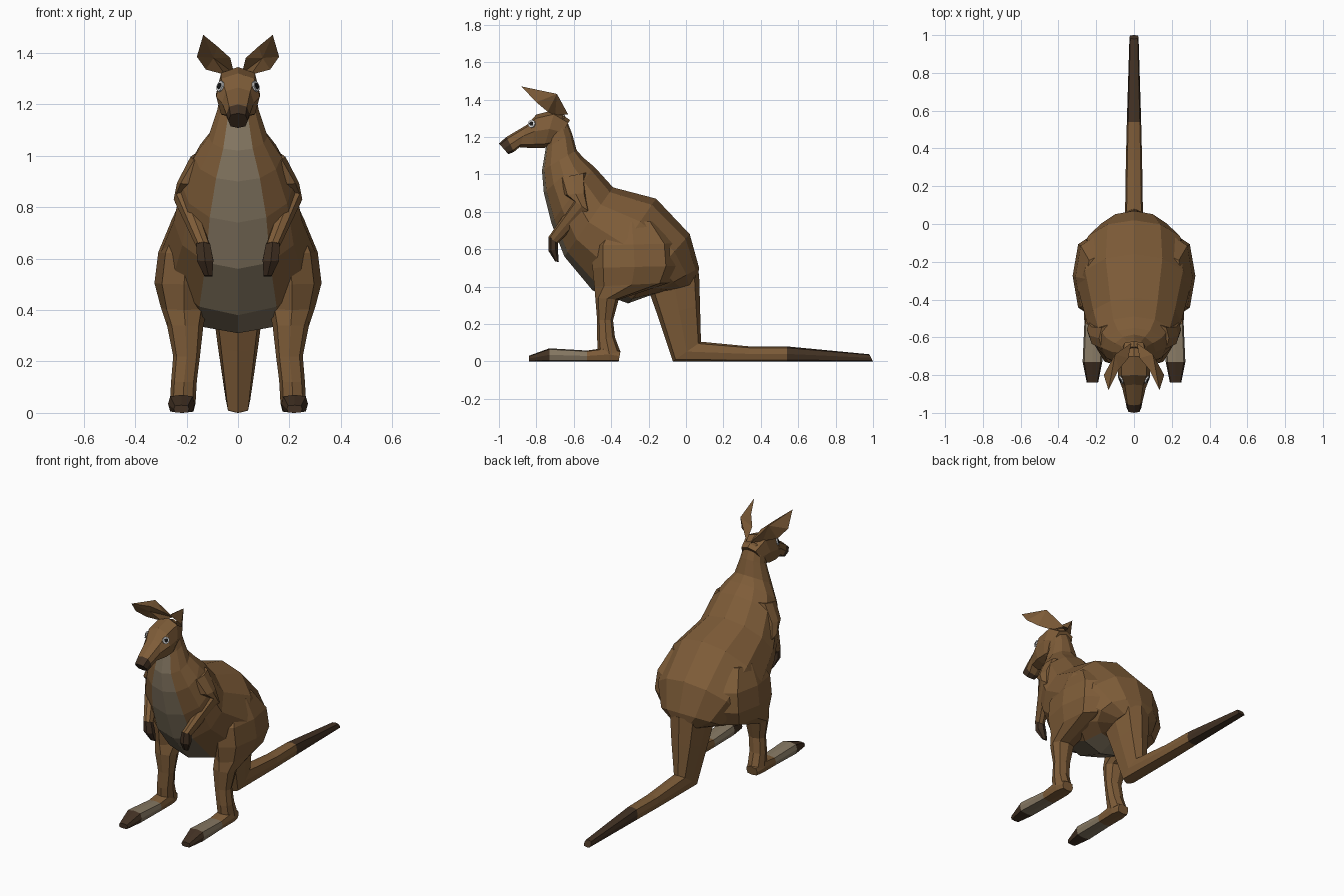
import bpy, bmesh, math
from mathutils import Vector

cube = bpy.data.objects.get("Cube")
if cube:
    bpy.data.objects.remove(cube, do_unlink=True)


def make_material(name, rgb):
    mat = bpy.data.materials.new(name)
    mat.use_nodes = True
    color = (*rgb, 1.0)
    mat.diffuse_color = color
    node = mat.node_tree.nodes["Principled BSDF"]
    node.inputs["Base Color"].default_value = color
    node.inputs["Roughness"].default_value = 0.9
    return mat


brown = make_material("brown fur", (0.21, 0.108, 0.04))
tan = make_material("pale fur", (0.24, 0.19, 0.125))
dark = make_material("dark fur", (0.055, 0.031, 0.017))
white = make_material("eye white", (0.7, 0.7, 0.7))
black = make_material("pupil black", (0.01, 0.01, 0.01))
palette = [brown, tan, dark, white, black]
BROWN, TAN, DARK, WHITE, BLACK = range(len(palette))


def finish(name, bm):
    """Turn a bmesh into a flat shaded object with the shared palette."""
    bmesh.ops.recalc_face_normals(bm, faces=bm.faces[:])
    mesh = bpy.data.meshes.new(name)
    bm.to_mesh(mesh)
    bm.free()
    for mat in palette:
        mesh.materials.append(mat)
    obj = bpy.data.objects.new(name, mesh)
    bpy.context.collection.objects.link(obj)
    return obj


def loft(name, rings, sides=8, boxy=1.0, mirror=1, rule=lambda seg, side: BROWN):
    """Skin oval rings: (centre x, back y, back z, front y, front z, half width)."""
    bm = bmesh.new()

    def soft(value):
        return math.copysign(abs(value) ** boxy, value) if abs(value) > 1e-6 else 0.0

    loops = []
    for x, by, bz, fy, fz, width in rings:
        back, front = Vector((0, by, bz)), Vector((0, fy, fz))
        middle, half = (back + front) / 2, (front - back) / 2
        loop = []
        for k in range(sides):
            angle = math.tau * k / sides
            point = middle + half * soft(math.cos(angle))
            point.x = mirror * (x + width * soft(math.sin(angle)))
            loop.append(bm.verts.new(point))
        loops.append(loop)
    for seg, (a, b) in enumerate(zip(loops, loops[1:])):
        for k in range(sides):
            n = (k + 1) % sides
            face = bm.faces.new((a[k], a[n], b[n], b[k]))
            face.material_index = rule(seg, k)
    bm.faces.new(loops[0]).material_index = rule(0, sides // 2)
    bm.faces.new(loops[-1]).material_index = rule(len(rings) - 2, sides // 2)
    return finish(name, bm)


# Body and neck, with a pale stripe down the front and belly
loft("body", [
    (0, 0.06, 0.42, -0.12, 0.37, 0.10),
    (0, 0.07, 0.50, -0.20, 0.35, 0.20),
    (0, 0.02, 0.68, -0.31, 0.31, 0.28),
    (0, -0.16, 0.87, -0.50, 0.38, 0.30),
    (0, -0.39, 0.93, -0.65, 0.56, 0.25),
    (0, -0.49, 1.04, -0.72, 0.74, 0.22),
    (0, -0.55, 1.09, -0.76, 0.90, 0.17),
    (0, -0.585, 1.13, -0.77, 1.02, 0.115),
    (0, -0.61, 1.22, -0.75, 1.14, 0.08),
    (0, -0.65, 1.32, -0.74, 1.20, 0.065),
], sides=12, rule=lambda seg, k: TAN if seg > 0 and k in (0, 11) else BROWN)

# Tail drops from the rump, then lies on the ground with a dark end
loft("tail", [
    (0, 0.07, 0.47, -0.20, 0.38, 0.10),
    (0, 0.075, 0.30, -0.15, 0.24, 0.08),
    (0, 0.08, 0.105, -0.07, 0.0, 0.048),
    (0, 0.34, 0.08, 0.33, 0.0, 0.043),
    (0, 0.54, 0.08, 0.54, 0.0, 0.038),
    (0, 0.98, 0.038, 1.0, 0.0, 0.024),
], boxy=0.6, rule=lambda seg, k: DARK if seg == 4 else BROWN)

# Head with a dark muzzle end
loft("head", [
    (0, -0.62, 1.29, -0.70, 1.16, 0.065),
    (0, -0.70, 1.345, -0.76, 1.14, 0.085),
    (0, -0.80, 1.32, -0.82, 1.14, 0.085),
    (0, -0.85, 1.265, -0.89, 1.145, 0.062),
    (0, -0.96, 1.20, -0.92, 1.12, 0.045),
    (0, -1.0, 1.165, -0.95, 1.108, 0.038),
], boxy=0.75, rule=lambda seg, k: DARK if seg == 4 else BROWN)


def ear(name, mirror):
    """A leaf shaped rim with a raised back and a hollow front."""
    rim = [(0.015, -0.63, 1.32), (0.03, -0.71, 1.38), (0.08, -0.77, 1.425),
           (0.135, -0.88, 1.47), (0.16, -0.80, 1.385), (0.125, -0.74, 1.335),
           (0.05, -0.70, 1.315)]
    bm = bmesh.new()

    def vert(point):
        return bm.verts.new((mirror * point[0], point[1], point[2]))

    edge = [vert(p) for p in rim]
    back, hollow = vert((0.10, -0.69, 1.43)), vert((0.095, -0.75, 1.38))
    for a, b in zip(edge, edge[1:] + edge[:1]):
        bm.faces.new((a, b, back))
        bm.faces.new((b, a, hollow))
    finish(name, bm)


def disc(name, centre, normal, radius, color):
    """A thin round plate facing along the normal."""
    bm = bmesh.new()
    bmesh.ops.create_cone(bm, cap_ends=True, segments=8, radius1=radius,
                          radius2=radius, depth=0.008)
    for face in bm.faces:
        face.material_index = color
    turn = normal.to_track_quat("Z", "Y").to_matrix()
    bmesh.ops.rotate(bm, verts=bm.verts[:], matrix=turn)
    bmesh.ops.translate(bm, verts=bm.verts[:], vec=centre)
    finish(name, bm)


for side, s in (("left", 1), ("right", -1)):
    ear(side + "_ear", s)

    # Eye and pupil
    normal = Vector((0.84 * s, -0.47, 0.26)).normalized()
    centre = Vector((0.069 * s, -0.825, 1.27))
    disc(side + "_eye", centre, normal, 0.022, WHITE)
    disc(side + "_pupil", centre + normal * 0.003, normal, 0.012, BLACK)

    # Haunch and shin
    loft(side + "_leg", [
        (0.17, -0.16, 0.75, -0.42, 0.74, 0.09),
        (0.20, -0.06, 0.63, -0.50, 0.62, 0.11),
        (0.21, -0.05, 0.51, -0.50, 0.50, 0.115),
        (0.21, -0.09, 0.42, -0.49, 0.40, 0.09),
        (0.205, -0.36, 0.33, -0.485, 0.34, 0.07),
        (0.20, -0.39, 0.22, -0.475, 0.22, 0.052),
        (0.21, -0.38, 0.13, -0.475, 0.12, 0.05),
        (0.215, -0.35, 0.05, -0.47, 0.03, 0.05),
    ], boxy=0.85, mirror=s)

    # Long foot: brown heel, pale middle, dark toe
    loft(side + "_foot", [
        (0.215, -0.35, 0.055, -0.36, 0, 0.038),
        (0.215, -0.41, 0.075, -0.41, 0, 0.05),
        (0.215, -0.53, 0.058, -0.53, 0, 0.048),
        (0.22, -0.73, 0.07, -0.73, 0, 0.052),
        (0.22, -0.84, 0.03, -0.84, 0, 0.03),
    ], boxy=0.5, mirror=s, rule=lambda seg, k: (BROWN, BROWN, TAN, DARK)[seg])

    # Bent arm and dark paw
    loft(side + "_arm", [
        (0.13, -0.53, 1.01, -0.68, 0.98, 0.055),
        (0.185, -0.53, 0.90, -0.65, 0.89, 0.052),
        (0.21, -0.515, 0.80, -0.60, 0.86, 0.04),
        (0.135, -0.685, 0.63, -0.735, 0.665, 0.028),
    ], boxy=0.85, mirror=s)
    loft(side + "_paw", [
        (0.135, -0.685, 0.65, -0.735, 0.665, 0.03),
        (0.128, -0.685, 0.60, -0.735, 0.59, 0.037),
        (0.115, -0.68, 0.53, -0.70, 0.535, 0.018),
    ], sides=6, mirror=s, rule=lambda seg, k: DARK)
